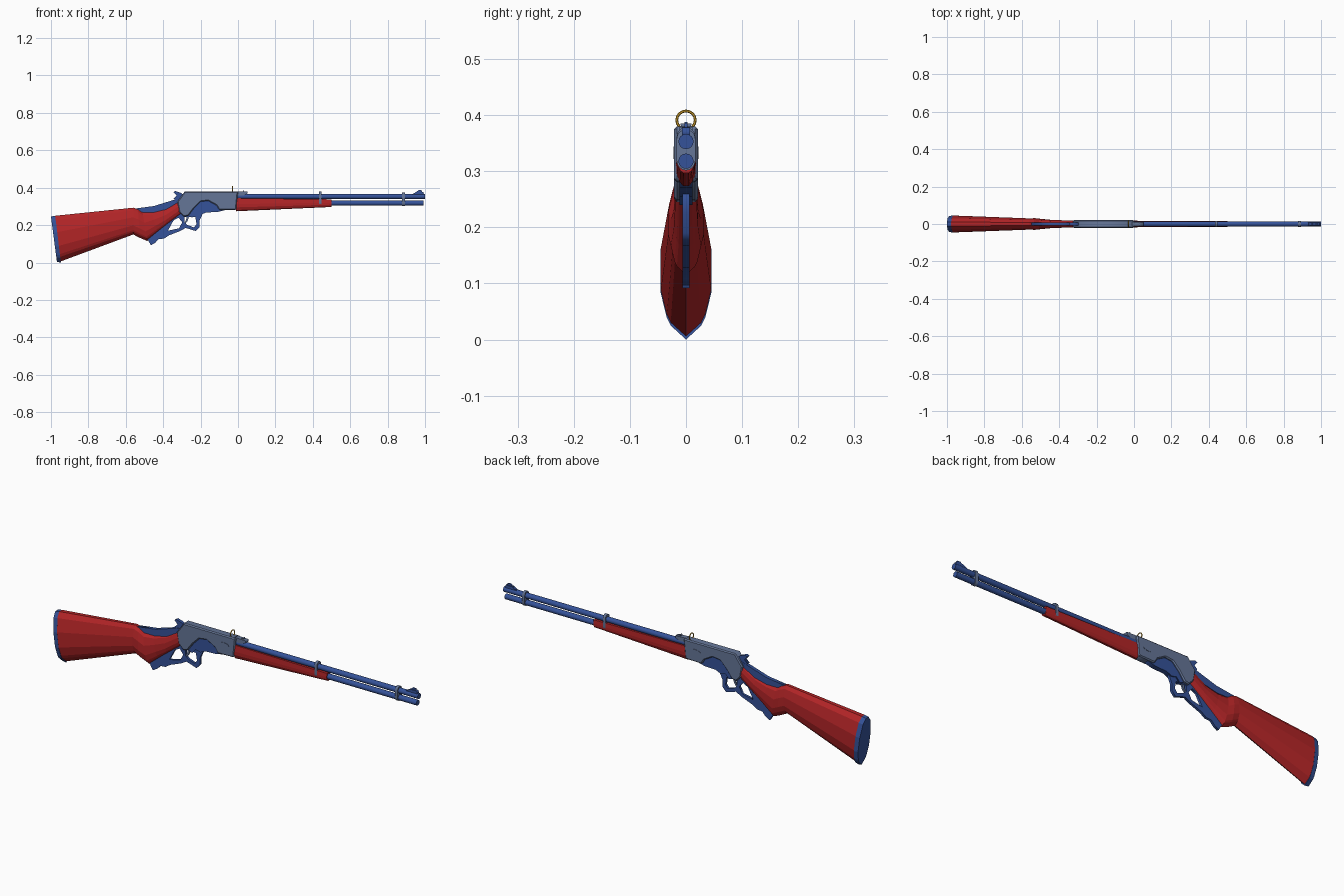
import bpy, bmesh, math
from math import sin, cos, pi

if "Cube" in bpy.data.objects:
    bpy.data.objects.remove(bpy.data.objects["Cube"])


def mat(name, rgb):
    m = bpy.data.materials.new(name)
    m.diffuse_color = (*rgb, 1)
    m.use_nodes = True
    m.node_tree.nodes["Principled BSDF"].inputs["Base Color"].default_value = m.diffuse_color
    return m


BLUE = mat("blued_metal", (0.035, 0.085, 0.32))
GREY = mat("receiver_steel", (0.13, 0.18, 0.31))
RED = mat("red_wood", (0.45, 0.018, 0.02))
GOLD = mat("gold", (0.65, 0.36, 0.03))


def plate(name, loops, half, m, axis='Y', at=0.0, bevel=0.0):
    """Extruded profile; extra loops are holes. Axis Y: (x,z) points. Axis X: (y,z) points."""
    c = bpy.data.curves.new(name, 'CURVE')
    c.dimensions, c.fill_mode, c.extrude = '2D', 'BOTH', half
    for pts in loops:
        s = c.splines.new('POLY')
        s.points.add(len(pts) - 1)
        for p, q in zip(s.points, pts):
            p.co = (q[0], q[1], 0, 1)
        s.use_cyclic_u = True
    o = bpy.data.objects.new(name, c)
    bpy.context.collection.objects.link(o)
    o.rotation_euler = (pi / 2, 0, pi / 2 if axis == 'X' else 0)
    o.location = (at, 0, 0) if axis == 'X' else (0, at, 0)
    bpy.ops.object.select_all(action='DESELECT')
    o.select_set(True)
    bpy.context.view_layer.objects.active = o
    bpy.ops.object.convert(target='MESH')
    o = bpy.context.object
    bm = bmesh.new()
    bm.from_mesh(o.data)
    bmesh.ops.remove_doubles(bm, verts=bm.verts, dist=1e-5)
    bmesh.ops.dissolve_limit(bm, angle_limit=0.02, verts=bm.verts, edges=bm.edges)
    bm.to_mesh(o.data)
    bm.free()
    o.data.materials.clear()
    o.data.materials.append(m)
    if bevel:
        b = o.modifiers.new("bevel", 'BEVEL')
        b.width, b.segments, b.limit_method = bevel, 1, 'ANGLE'
        b.angle_limit = math.radians(60)
    return o


def loft(name, stations, shape, m):
    """Stations: (top_x, top_z, bottom_x, bottom_z, half_width). Shape: (height fraction, width fraction)."""
    bm = bmesh.new()
    ring_shape = shape + [(t, -w) for t, w in reversed(shape) if w]
    rings = []
    for tx, tz, bx, bz, hw in stations:
        rings.append([bm.verts.new((bx + (tx - bx) * t, hw * w, bz + (tz - bz) * t)) for t, w in ring_shape])
    n = len(ring_shape)
    for a, b in zip(rings, rings[1:]):
        for i in range(n):
            j = (i + 1) % n
            bm.faces.new((a[i], a[j], b[j], b[i]))
    bm.faces.new(rings[0])
    bm.faces.new(rings[-1])
    bmesh.ops.recalc_face_normals(bm, faces=bm.faces)
    me = bpy.data.meshes.new(name)
    bm.to_mesh(me)
    bm.free()
    me.materials.append(m)
    o = bpy.data.objects.new(name, me)
    bpy.context.collection.objects.link(o)
    return o


def tube(name, x0, x1, z, r, m, sides=16):
    bpy.ops.mesh.primitive_cylinder_add(vertices=sides, radius=r, depth=x1 - x0,
                                        location=((x0 + x1) / 2, 0, z), rotation=(0, pi / 2, 0))
    o = bpy.context.object
    o.name = name
    o.data.materials.append(m)
    return o


# Shoulder stock with pistol grip, and its butt plate
oval = [(0, 0), (.1, .6), (.16, .76), (.34, 1), (.64, 1), (.9, .68), (1, .25)]
loft("stock", [(-.978, .25, -.948, .006, .045), (-.56, .293, -.56, .15, .03),
               (-.535, .285, -.525, .132, .031), (-.51, .268, -.485, .115, .027),
               (-.46, .268, -.43, .16, .022), (-.39, .285, -.385, .197, .02),
               (-.305, .335, -.30, .262, .018)], oval, RED)
loft("butt_plate", [(-1, .246, -.968, .003, .043), (-.977, .25, -.947, 0, .0455)], oval, BLUE)

# Receiver with arched underside, and the front top lug
plate("receiver", [[(-.325, .325), (-.285, .38), (0, .38), (-.01, .282), (-.1, .28), (-.115, .305),
                    (-.16, .33), (-.2, .325), (-.235, .29), (-.265, .25), (-.29, .245), (-.315, .27)]],
      .021, GREY, bevel=.005)
plate("receiver_lug", [[(-.01, .357), (-.01, .381), (.05, .379), (.05, .368), (.02, .355)]], .012, GREY)
plate("lower_plate", [[(-.28, .255), (-.245, .24), (-.225, .262), (-.2, .255), (-.17, .268), (-.11, .27),
                       (-.03, .29), (-.05, .34), (-.25, .34)]], .012, BLUE)
for s in (-1, 1):
    plate("side_gate", [[(-.065 + .03 * cos(i * pi / 6), .333 + .011 * sin(i * pi / 6)) for i in range(12)]],
          .001, GREY, at=s * .0215)

# Top tang strip and hammer
plate("tang", [[(-.555, .288), (-.45, .302), (-.31, .345), (-.31, .32), (-.38, .285), (-.45, .268),
                (-.51, .268)]], .009, BLUE)
plate("hammer", [[(-.325, .325), (-.345, .342), (-.328, .358), (-.345, .376), (-.335, .382),
                  (-.305, .372), (-.28, .35), (-.29, .325)]], .008, BLUE)

# Lever with finger loop and trigger guard openings
plate("lever", [[(-.485, .125), (-.465, .092), (-.44, .108), (-.425, .125), (-.395, .128), (-.37, .145),
                 (-.31, .168), (-.28, .185), (-.225, .168), (-.205, .19), (-.205, .225), (-.18, .28),
                 (-.3, .28), (-.385, .205), (-.43, .17)],
                [(-.375, .17), (-.315, .183), (-.298, .215), (-.318, .24), (-.345, .225)],
                [(-.285, .243), (-.286, .215), (-.27, .2), (-.235, .188), (-.222, .205), (-.228, .243)]],
      .006, BLUE)
plate("trigger", [[(-.272, .26), (-.277, .23), (-.29, .205), (-.283, .205), (-.268, .225), (-.258, .26)]],
      .004, GREY)

# Barrel, magazine tube and wooden forearm
tube("barrel", -.02, 1, .353, .0135, BLUE)
tube("barrel_muzzle_recess", .99, 1.0, .353, .010, BLUE)
tube("magazine_tube", -.02, .992, .318, .0135, BLUE)
loft("forearm", [(-.012, .344, -.012, .274, .0175), (.5, .338, .5, .297, .0155)],
     [(0, .3), (.1, .65), (.3, .95), (.55, 1), (1, .9)], RED)

# Barrel bands wrapping both tubes
for name, x, top in (("middle_band", .44, .362), ("front_band", .885, .358)):
    arc = [i * pi / 8 for i in range(9)]
    plate(name, [[(.0165 * cos(a), top + .0165 * sin(a)) for a in arc] +
                 [(-.0165 * cos(a), .318 - .0165 * sin(a)) for a in arc]], .007, GREY, axis='X', at=x)

# Sights
plate("rear_sight", [[(-.004, .36), (-.01, .385), (-.003, .385), (0, .38), (.003, .385), (.01, .385),
                      (.004, .36)]], .003, GREY, axis='X', at=.03)
plate("front_sight_ramp", [[(.925, .362), (.955, .378), (.99, .378), (.995, .362)]], .007, BLUE)
plate("front_sight_blade", [[(.945, .372), (.967, .388), (.983, .386), (.983, .372)]], .003, BLUE)

# Gold ring above the receiver
bpy.ops.mesh.primitive_torus_add(major_segments=16, minor_segments=6, major_radius=.0165, minor_radius=.0025,
                                 location=(-.03, 0, .391), rotation=(0, pi / 2, 0))
ring = bpy.context.object
ring.name = "sight_ring"
ring.data.materials.append(GOLD)

# Smooth the round metal, keep edges sharp
bpy.ops.object.select_all(action='DESELECT')
for o in bpy.data.objects:
    if o.name in ("barrel", "magazine_tube", "sight_ring"):
        o.select_set(True)
        bpy.context.view_layer.objects.active = o
bpy.ops.object.shade_smooth_by_angle()
